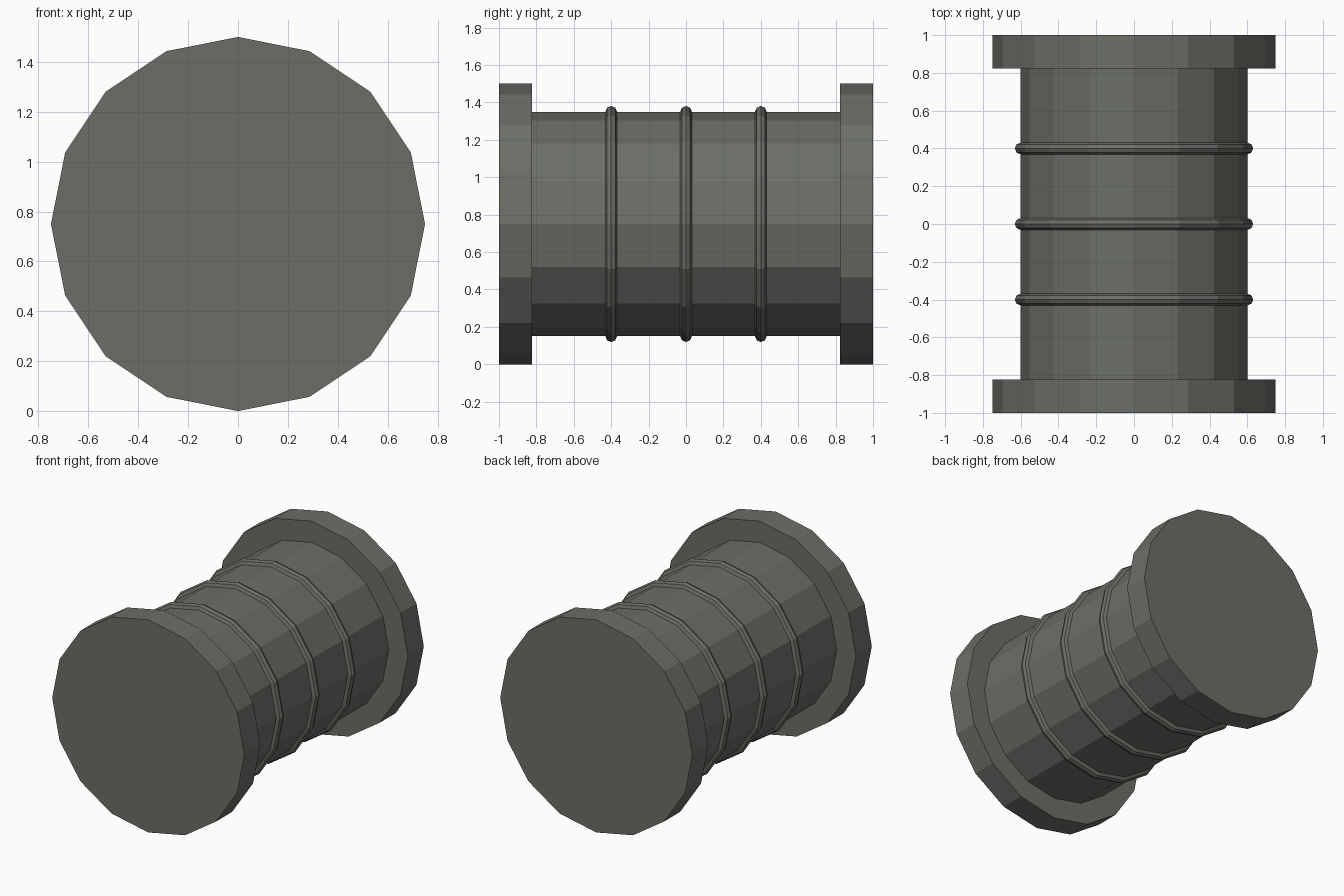
import bpy, math

if "Cube" in bpy.data.objects:
    bpy.data.objects.remove(bpy.data.objects["Cube"])

AXIS_Z = 0.75                      # height of the drum axis
LIE_DOWN = (math.radians(90), 0, 0)  # turn z axis to y

grey = bpy.data.materials.new("dark olive grey")
grey.diffuse_color = (0.15, 0.155, 0.135, 1)
grey.use_nodes = True
grey.node_tree.nodes["Principled BSDF"].inputs["Base Color"].default_value = grey.diffuse_color


def finish(name):
    ob = bpy.context.object
    ob.name = name
    ob.data.materials.append(grey)
    return ob


def drum(name, radius, y0, y1):
    bpy.ops.mesh.primitive_cylinder_add(
        vertices=16, radius=radius, depth=y1 - y0,
        location=(0, (y0 + y1) / 2, AXIS_Z), rotation=LIE_DOWN)
    return finish(name)


# Central barrel, slightly sunk into the end caps
drum("barrel", 0.6, -0.85, 0.85)

# Wide end caps
drum("front_flange", 0.75, -1.0, -0.823)
drum("back_flange", 0.75, 0.823, 1.0)

# Three raised rings round the barrel
for name, y in (("front_ring", -0.4), ("middle_ring", 0.0), ("back_ring", 0.4)):
    bpy.ops.mesh.primitive_torus_add(
        major_segments=16, minor_segments=8, major_radius=0.6, minor_radius=0.031,
        location=(0, y, AXIS_Z), rotation=LIE_DOWN)
    finish(name)
